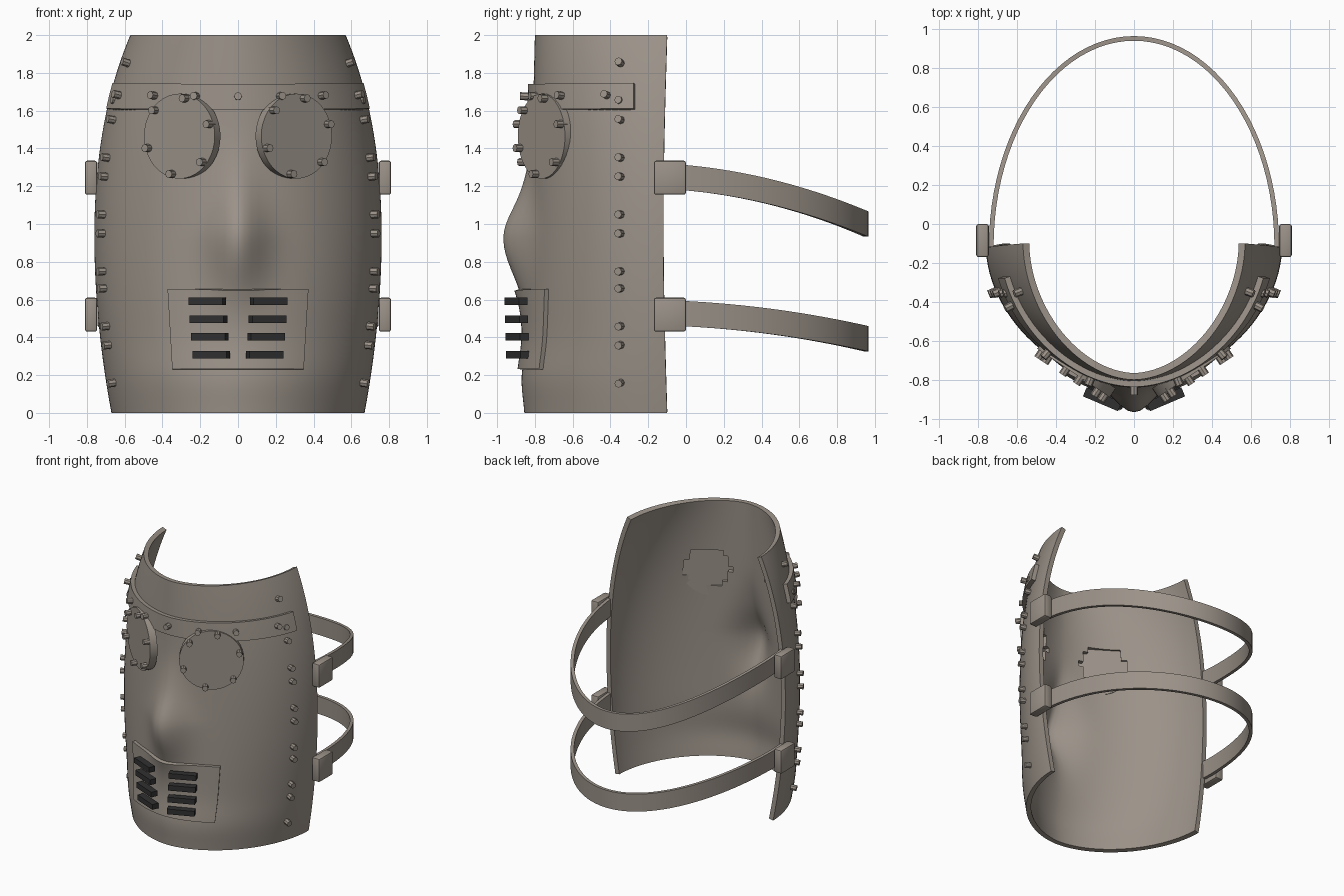
import bpy, math
from mathutils import Vector, Matrix

cube = bpy.data.objects.get("Cube")
if cube:
    bpy.data.objects.remove(cube, do_unlink=True)


def material(name, rgb):
    m = bpy.data.materials.new(name)
    m.use_nodes = True
    m.diffuse_color = (*rgb, 1)
    m.node_tree.nodes["Principled BSDF"].inputs["Base Color"].default_value = (*rgb, 1)
    return m


METAL = material("warm grey metal", (0.33, 0.29, 0.25))
DARK = material("dark vent", (0.03, 0.03, 0.03))
POWER = 1.85  # roundness of the face's cross-section


# Face surface: width, depth and nose as functions of height
def width(z):
    nodes = (0, 0.5, 1, 1.5, 2)
    total = 0
    for a, w in zip(nodes, (0.67, 0.74, 0.76, 0.715, 0.57)):
        for b in nodes:
            if b != a:
                w *= (z - b) / (a - b)
        total += w
    return total


def back(z):
    return -0.1 - 0.02 * math.sin(math.pi * z / 2)


def depth(z):
    chin = 0.025 * math.exp(-((z - 0.18) / 0.15) ** 2)
    return 0.85 - 0.025 * z + chin + back(z)


def surface(t, z):
    s, c = math.sin(t), max(math.cos(t), 0)
    x = math.copysign(width(z) * abs(s) ** (2 / POWER), s)
    y = back(z) - depth(z) * c ** (2 / POWER)
    rise = 0.16 if z > 0.93 else 0.195
    spread = 0.1 - 0.1 * min(max(z - 0.95, 0), 0.4)
    nose = 0.14 * math.exp(-((z - 0.93) / rise) ** 2 / 2)
    nose += 0.015 * math.exp(-((z - 1.25) / 0.15) ** 2)
    return Vector((x, y - nose * math.exp(-(x / spread) ** 2 / 2), z))


def normal(t, z):
    e = 0.01
    t = max(min(t, math.pi / 2 - e), e - math.pi / 2)
    du = surface(t + e, z) - surface(t - e, z)
    dv = surface(t, z + e) - surface(t, z - e)
    return du.cross(dv).normalized()


def t_at_x(x, z):
    return math.copysign(math.asin((abs(x) / width(z)) ** (POWER / 2)), x)


def t_at_y(y, z):
    return math.acos(((back(z) - y) / depth(z)) ** (POWER / 2))


def finish(ob, mat=METAL, smooth=True):
    ob.data.materials.append(mat)
    bpy.ops.object.select_all(action="DESELECT")
    ob.select_set(True)
    bpy.context.view_layer.objects.active = ob
    for mod in list(ob.modifiers):
        bpy.ops.object.modifier_apply(modifier=mod.name)
    if smooth:
        bpy.ops.object.shade_smooth_by_angle(angle=math.radians(35))
    return ob


def grid(name, rows, thickness, keep=lambda c: True):
    """Thick sheet from rows of points, grown inward."""
    n = len(rows[0])
    pts = [p for row in rows for p in row]
    faces = []
    for j in range(len(rows) - 1):
        for i in range(n - 1):
            a = j * n + i
            f = (a, a + 1, a + n + 1, a + n)
            if keep(sum((pts[k] for k in f), Vector()) / 4):
                faces.append(f)
    me = bpy.data.meshes.new(name)
    me.from_pydata(pts, [], faces)
    ob = bpy.data.objects.new(name, me)
    bpy.context.collection.objects.link(ob)
    mod = ob.modifiers.new("thickness", "SOLIDIFY")
    mod.thickness, mod.offset = thickness, -1
    return finish(ob)


def patch(name, z0, z1, nz, nt, limit, raised, thickness, keep=lambda c: True):
    """Sheet following the face, reaching limit(z) to either side."""
    rows = []
    for j in range(nz + 1):
        z = z0 + (z1 - z0) * j / nz
        row = []
        for i in range(nt + 1):
            t = limit(z) * (2 * i / nt - 1)
            p = surface(t, z)
            if raised:
                p = p + normal(t, z) * raised
            row.append(p)
        rows.append(row)
    return grid(name, rows, thickness, keep)


def cylinder(name, centre, axis, radius, length, sides):
    bpy.ops.mesh.primitive_cylinder_add(vertices=sides, radius=radius, depth=length)
    ob = bpy.context.object
    ob.name = name
    ob.matrix_world = Matrix.Translation(centre) @ axis.to_track_quat("Z", "Y").to_matrix().to_4x4()
    return finish(ob)


def box(name, centre, size, turn=0, mat=METAL, bevel=0):
    bpy.ops.mesh.primitive_cube_add(size=1, location=centre, rotation=(0, 0, turn))
    ob = bpy.context.object
    ob.name = name
    ob.scale = size
    bpy.ops.object.transform_apply(location=False, rotation=False, scale=True)
    if bevel:
        mod = ob.modifiers.new("bevel", "BEVEL")
        mod.width, mod.segments = bevel, 2
    return finish(ob, mat, bool(bevel))


def rivet(name, point, axis):
    cylinder(name, point + axis * 0.01, axis, 0.021, 0.06, 8)


# Face shell with stepped eye openings
EYE_X, EYE_Z = 0.31, 1.465
patch("face_shell", 0, 2, 50, 56, lambda z: math.pi / 2, 0, 0.035,
      lambda c: math.hypot(abs(c.x) - EYE_X, c.z - EYE_Z) > 0.15)

# Brow band and mouth plate
patch("brow_band", 1.605, 1.74, 4, 48, lambda z: t_at_y(-0.27, z), 0.03, 0.03)
patch("mouth_plate", 0.23, 0.655, 12, 24,
      lambda z: t_at_x(0.335 + 0.06 * (z - 0.23), z), 0.025, 0.025)

# Brow rivets
for x in (-0.6, -0.42, -0.21, 0, 0.21, 0.42, 0.6):
    t = t_at_x(x, 1.675)
    n = normal(t, 1.675)
    rivet("brow_rivet", surface(t, 1.675) + n * 0.03, n)

for side, label in ((1, "left"), (-1, "right")):
    # Eye disc with rivets round its rim
    axis = Vector((side * 0.555, -0.832, 0))
    across = Vector((0.832, side * 0.555, 0))
    face = Vector((side * EYE_X, -0.765, EYE_Z))
    cylinder(label + "_eye_disc", face - axis * 0.027, axis, 0.225, 0.055, 40)
    for k in range(6):
        a = math.radians(18 + 60 * k)
        p = face + (across * math.cos(a) + Vector((0, 0, math.sin(a)))) * 0.205
        rivet(label + "_eye_rivet", p, axis)

    # Rivets down the cheek edge
    pairs = [1.85, 1.65] + [z + d for z in (1.45, 1.15, 0.85) for d in (0.1, -0.1)]
    for z in pairs + [0.66, 0.46, 0.36, 0.16]:
        t = side * t_at_y(-0.345, z)
        rivet(label + "_edge_rivet", surface(t, z), normal(t, z))

    # Mouth vents
    for k in range(4):
        z = 0.59 - 0.094 * k
        box(label + "_vent", (side * (0.163 - 0.007 * k), -0.9 + 0.003 * k, z),
            (0.195, 0.05, 0.04), side * math.radians(23), DARK)

    # Strap buckles
    for z in (1.245, 0.52):
        box(label + "_buckle", (side * 0.778, -0.085, z), (0.065, 0.17, 0.18), 0, METAL, 0.012)

# Straps looping round the back of the head
for name, z, slope, curve in (("upper_strap", 1.245, 0.09, 0.17), ("lower_strap", 0.525, 0.05, 0.09)):
    rows = [[], []]
    for i in range(49):
        a = math.pi * i / 48
        x, y = 0.745 * math.cos(a), -0.115 + 1.08 * math.sin(a)
        mid = z - slope * y - curve * y * abs(y)
        for row, dz in zip(rows, (-0.067, 0.067)):
            row.append(Vector((x, y, mid + dz)))
    grid(name, rows, 0.024)
